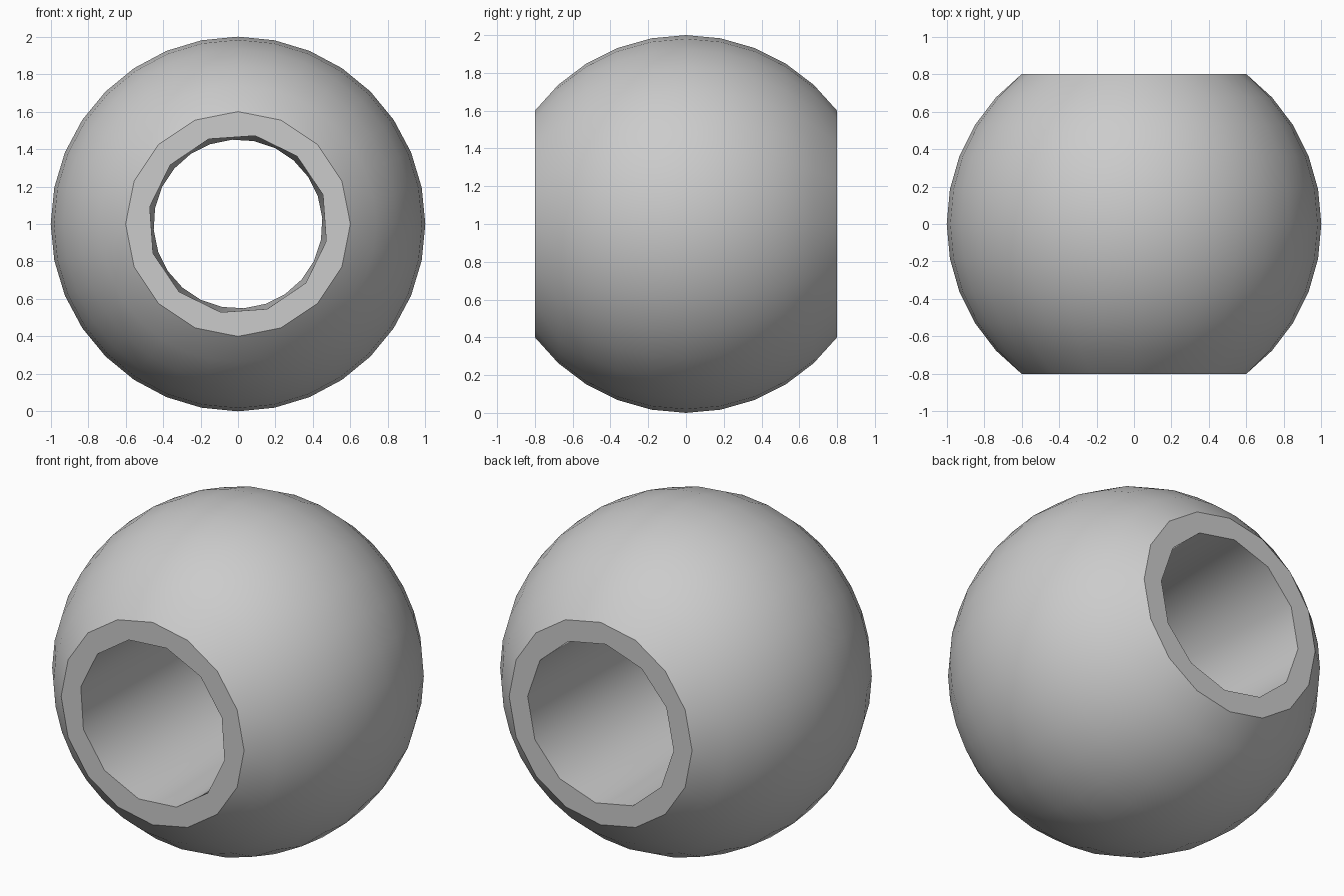
import bpy, bmesh
from math import sin, cos, pi, sqrt, radians

if "Cube" in bpy.data.objects:
    bpy.data.objects.remove(bpy.data.objects["Cube"])

RADIUS, HALF_WIDTH = 1.0, 0.8
bm = bmesh.new()


def ring(y, r, sides, phase):
    """Closed loop of edges around the y axis."""
    vs = [bm.verts.new((r * cos(phase + 2 * pi * i / sides), y,
                        RADIUS + r * sin(phase + 2 * pi * i / sides)))
          for i in range(sides)]
    return [bm.edges.new((vs[i - 1], vs[i])) for i in range(sides)]


loops = []

# Outer ball: latitude rings between the two flat ends, coarser at the rims
steps = 10
limit = math_limit = sqrt(RADIUS ** 2 - HALF_WIDTH ** 2)
span = 2 * radians(53.13)
for i in range(steps + 1):
    lat = -span / 2 + span * i / steps
    at_rim = i in (0, steps)
    loops.append(ring(RADIUS * sin(lat), RADIUS * cos(lat),
                      16 if at_rim else 32, radians(90)))

# Through hole: twelve-sided mouths, slightly waisted in the middle
for y, r, sides, phase in ((HALF_WIDTH, 0.48, 12, 94),
                           (0, 0.451, 24, 79),
                           (-HALF_WIDTH, 0.48, 12, 79)):
    loops.append(ring(y, r, sides, radians(phase)))

# Skin consecutive loops, closing back to the first rim
for a, b in zip(loops, loops[1:] + loops[:1]):
    bmesh.ops.bridge_loops(bm, edges=a + b)
bmesh.ops.recalc_face_normals(bm, faces=bm.faces)

mesh = bpy.data.meshes.new("bead")
bm.to_mesh(mesh)
bm.free()
bead = bpy.data.objects.new("bead", mesh)
bpy.context.collection.objects.link(bead)

# Plain grey
grey = bpy.data.materials.new("grey")
grey.use_nodes = True
colour = (0.6, 0.6, 0.6, 1)
grey.diffuse_color = colour
grey.node_tree.nodes["Principled BSDF"].inputs["Base Color"].default_value = colour
mesh.materials.append(grey)

# Smooth ball and bore, crisp rims
bpy.ops.object.select_all(action='DESELECT')
bead.select_set(True)
bpy.context.view_layer.objects.active = bead
bpy.ops.object.shade_smooth_by_angle(angle=radians(35))
